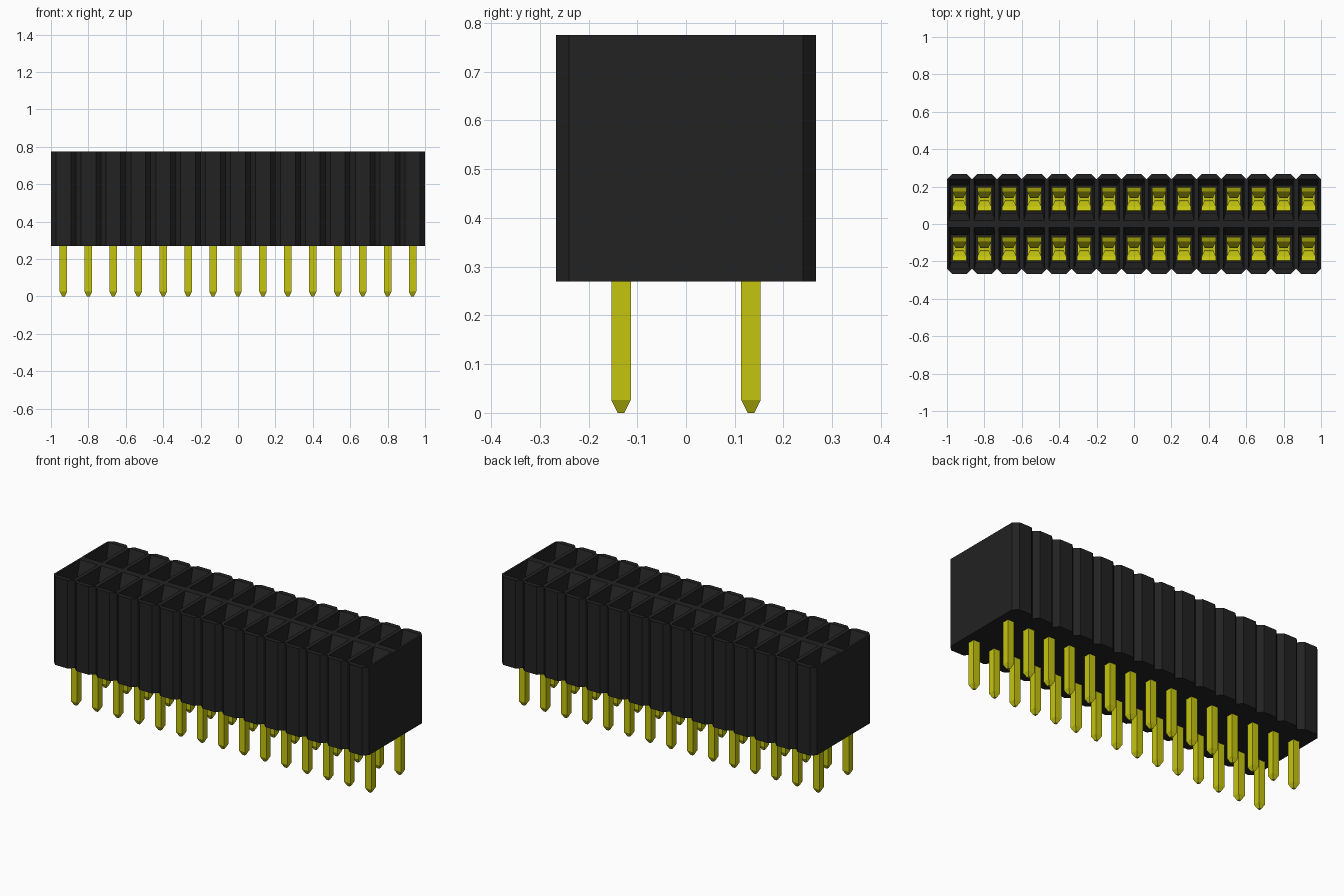
import bpy
import bmesh

cube = bpy.data.objects.get("Cube")
if cube:
    bpy.data.objects.remove(cube, do_unlink=True)

COLUMNS = 15
PITCH = 2 / COLUMNS
BOTTOM, TOP = 0.27, 0.775
DEPTH = 2 * PITCH
CHAMFER = 0.027
CELL_XS = [(i - (COLUMNS - 1) / 2) * PITCH for i in range(COLUMNS)]


def make_material(name, rgb):
    mat = bpy.data.materials.new(name)
    mat.use_nodes = True
    mat.diffuse_color = (*rgb, 1)
    mat.node_tree.nodes["Principled BSDF"].inputs["Base Color"].default_value = (*rgb, 1)
    return mat


def make_object(name, bm, mat=None):
    bmesh.ops.recalc_face_normals(bm, faces=bm.faces)
    mesh = bpy.data.meshes.new(name)
    bm.to_mesh(mesh)
    bm.free()
    obj = bpy.data.objects.new(name, mesh)
    bpy.context.collection.objects.link(obj)
    if mat:
        mesh.materials.append(mat)
    return obj


def loft_rects(bm, cx, sections):
    """Closed solid through rectangles given as (half_x, y_min, y_max, z)."""
    rings = []
    for hx, y0, y1, z in sections:
        corners = [(cx - hx, y0), (cx + hx, y0), (cx + hx, y1), (cx - hx, y1)]
        rings.append([bm.verts.new((x, y, z)) for x, y in corners])
    bm.faces.new(rings[0])
    bm.faces.new(rings[-1])
    for a, b in zip(rings, rings[1:]):
        for i in range(4):
            j = (i + 1) % 4
            bm.faces.new((a[i], a[j], b[j], b[i]))


def apply_modifier(obj, modifier):
    bpy.context.view_layer.objects.active = obj
    bpy.ops.object.modifier_apply(modifier=modifier.name)


black = make_material("black plastic", (0.016, 0.016, 0.016))
yellow = make_material("yellow metal", (0.56, 0.56, 0.005))

# Housing: outline with a chamfered bump for every column
front = []
for x in CELL_XS:
    left, right = x - PITCH / 2, x + PITCH / 2
    if not front:
        front.append((left, -DEPTH + CHAMFER))
    front += [(left + CHAMFER, -DEPTH), (right - CHAMFER, -DEPTH), (right, -DEPTH + CHAMFER)]
outline = front + [(-x, -y) for x, y in front]
bm = bmesh.new()
base = bm.faces.new([bm.verts.new((x, y, BOTTOM)) for x, y in outline])
extruded = bmesh.ops.extrude_face_region(bm, geom=[base], use_keep_orig=True)
bmesh.ops.translate(bm, vec=(0, 0, TOP - BOTTOM),
                    verts=[v for v in extruded["geom"] if isinstance(v, bmesh.types.BMVert)])
housing = make_object("housing", bm, black)

# Sockets: funnel mouth above a straight shaft
bm = bmesh.new()
for x in CELL_XS:
    for side in (-1, 1):
        sections = []
        for hx, near, far, z in ((0.044, 0.06, 0.206, 0.31), (0.044, 0.06, 0.206, 0.70),
                                 (0.055, 0.02, 0.24, TOP), (0.055, 0.02, 0.24, TOP + 0.02)):
            y0, y1 = sorted((side * near, side * far))
            sections.append((hx, y0, y1, z))
        loft_rects(bm, x, sections)
cutter = make_object("socket_cutter", bm)
cutter.hide_render = True
cut = housing.modifiers.new("sockets", "BOOLEAN")
cut.operation = "DIFFERENCE"
cut.solver = "EXACT"
cut.object = cutter
apply_modifier(housing, cut)
bpy.data.objects.remove(cutter, do_unlink=True)

# Pins: square posts with tapered tips
bm = bmesh.new()
for x in CELL_XS:
    for y in (-PITCH, PITCH):
        loft_rects(bm, x, [(h, y - h, y + h, z) for h, z in
                           ((0.007, 0), (0.02, 0.026), (0.02, 0.32))])
make_object("pins", bm, yellow)

# Contacts: sprung strips pinched at the neck and flared at the lip (y, z, half width)
leaf = [(0.04, 0.32, 0.035), (0.045, 0.42, 0.035), (0.01, 0.62, 0.022),
        (0.016, 0.65, 0.025), (0.042, 0.685, 0.038), (0.064, 0.695, 0.038)]
strip = [(-y, z, w) for y, z, w in reversed(leaf)] + leaf
bm = bmesh.new()
for x in CELL_XS:
    for cy in (-PITCH, PITCH):
        rows = [(bm.verts.new((x - w, cy + y, z)), bm.verts.new((x + w, cy + y, z)))
                for y, z, w in strip]
        for a, b in zip(rows, rows[1:]):
            bm.faces.new((a[0], a[1], b[1], b[0]))
contacts = make_object("contacts", bm, yellow)
solid = contacts.modifiers.new("thickness", "SOLIDIFY")
solid.thickness = 0.008
solid.offset = 0
apply_modifier(contacts, solid)
